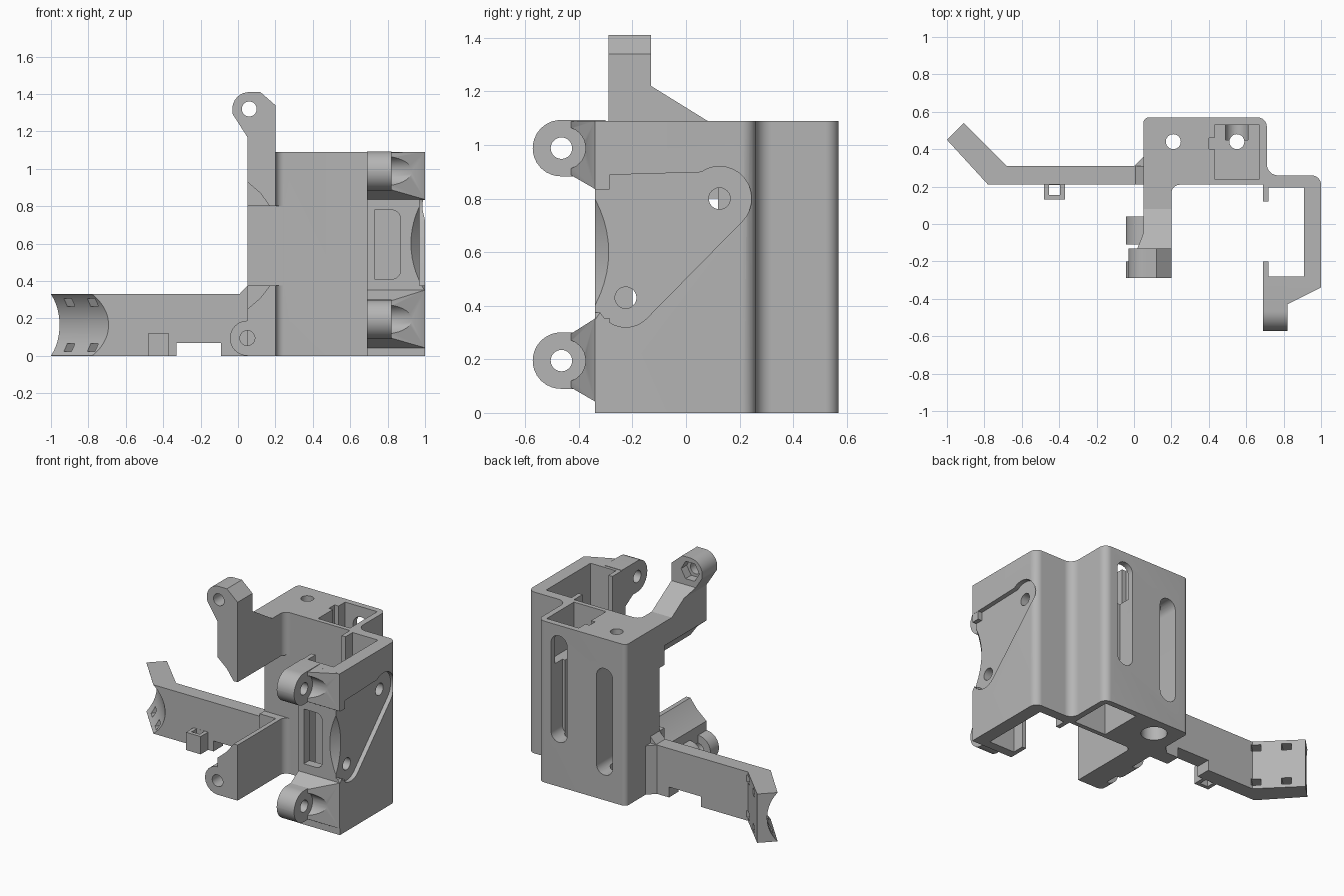
import bpy, bmesh, math
from mathutils import Vector

if "Cube" in bpy.data.objects:
    bpy.data.objects.remove(bpy.data.objects["Cube"])

grey = bpy.data.materials.new("plain grey")
grey.use_nodes = True
COLOUR = (0.46, 0.46, 0.46, 1)
grey.diffuse_color = COLOUR
grey.node_tree.nodes["Principled BSDF"].inputs["Base Color"].default_value = COLOUR


def arc(cx, cy, r, a0, a1, n=14):
    angles = [math.radians(a0 + (a1 - a0) * i / n) for i in range(n + 1)]
    return [(cx + r * math.cos(a), cy + r * math.sin(a)) for a in angles]


def rounded(pts, n=8):
    """Replace every (x, y, radius) corner with a tangent arc."""
    out = []
    for i, p in enumerate(pts):
        if len(p) == 2:
            out.append(p)
            continue
        c = Vector(p[:2])
        a = (Vector(pts[i - 1][:2]) - c).normalized()
        b = (Vector(pts[(i + 1) % len(pts)][:2]) - c).normalized()
        half = a.angle(b) / 2
        centre = c + (a + b).normalized() * (p[2] / math.sin(half))
        start = c + a * (p[2] / math.tan(half)) - centre
        end = c + b * (p[2] / math.tan(half)) - centre
        for k in range(n + 1):
            v = start.lerp(end, k / n).normalized() * p[2] + centre
            out.append((v.x, v.y))
    return out


def prism(name, axis, pts, lo, hi):
    """Extrude a profile: axis x takes (y, z), y takes (x, z), z takes (x, y)."""
    place = {"x": lambda a, b, h: (h, a, b),
             "y": lambda a, b, h: (a, h, b),
             "z": lambda a, b, h: (a, b, h)}[axis]
    bm = bmesh.new()
    pts = rounded(pts)
    rings = [[bm.verts.new(place(a, b, h)) for a, b in pts] for h in (lo, hi)]
    for ring in rings:
        bm.faces.new(ring)
    for i in range(len(pts)):
        bm.faces.new((rings[0][i - 1], rings[0][i], rings[1][i], rings[1][i - 1]))
    bmesh.ops.recalc_face_normals(bm, faces=bm.faces)
    me = bpy.data.meshes.new(name)
    bm.to_mesh(me)
    bm.free()
    me.materials.append(grey)
    ob = bpy.data.objects.new(name, me)
    bpy.context.collection.objects.link(ob)
    return ob


def box(name, x0, x1, y0, y1, z0, z1):
    return prism(name, "z", [(x0, y0), (x1, y0), (x1, y1), (x0, y1)], z0, z1)


def rod(name, axis, a, b, r, lo, hi, sides=32):
    return prism(name, axis, arc(a, b, r, 0, 360 - 360 / sides, sides - 1), lo, hi)


def slanted_rod(name, centre, direction, r, length):
    ob = rod(name, "z", 0, 0, r, -length / 2, length / 2, 96)
    ob.rotation_euler = Vector(direction).to_track_quat("Z", "Y").to_euler()
    ob.location = centre
    return ob


def cut(ob, *cutters):
    for c in cutters:
        c.hide_render = True
        m = ob.modifiers.new("cut", "BOOLEAN")
        m.operation, m.solver, m.object = "DIFFERENCE", "EXACT", c
    bpy.context.view_layer.update()
    me = bpy.data.meshes.new_from_object(ob.evaluated_get(bpy.context.evaluated_depsgraph_get()))
    ob.modifiers.clear()
    ob.data = me
    for c in cutters:
        bpy.data.objects.remove(c)


# Main body: mounting block plus the C-shaped side housing
body = prism("main_body", "z", [
    (0.05, 0.16), (0.05, 0.57, 0.03), (0.71, 0.57, 0.05), (0.71, 0.26, 0.06),
    (1, 0.26, 0.05), (1, -0.34), (0.69, -0.34), (0.69, -0.2), (0.72, -0.2),
    (0.72, -0.28), (0.91, -0.28), (0.91, 0.195), (0.72, 0.195), (0.72, 0.12),
    (0.69, 0.12), (0.69, 0.21), (0.2, 0.21, 0.045), (0.2, 0.16)], 0, 1.09)
cutters = [
    box("arm_gap", 0, 0.3, 0.1, 0.21, 0.375, 0.8),
    box("top_pocket", 0.43, 0.67, 0.24, 0.53, 0.8, 1.2),
    box("top_pocket_notch", 0.4, 0.45, 0.4, 0.46, 0.8, 1.2),
    box("bottom_pocket", 0.43, 0.67, 0.24, 0.53, -0.1, 0.25),
    rod("left_bore", "z", 0.21, 0.44, 0.04, -0.1, 1.2),
    rod("right_bore", "z", 0.55, 0.44, 0.04, -0.1, 1.2),
    rod("bore_recess", "z", 0.21, 0.44, 0.08, -0.1, 0.1),
    prism("front_window", "y", [(0.73, 0.41), (0.87, 0.41, 0.05), (0.87, 0.78, 0.05),
                                (0.73, 0.78)], -0.4, -0.25),
    prism("side_recess", "x", [(-0.4, 0.885)] + arc(0.125, 0.8, 0.12, 125, -45)
          + arc(-0.225, 0.43, 0.11, -45, -150) + [(-0.4, 0.375)], 0.97, 1.1),
    rod("side_hole_upper", "x", 0.125, 0.8, 0.04, 0.85, 1.1),
    rod("side_hole_lower", "x", -0.225, 0.43, 0.04, 0.85, 1.1),
    slanted_rod("corner_scoop", (1.415, -0.691, 0.6), (0.66, 0.75, 0), 0.6, 1.2),
]
for x, z0, z1, depth in ((0.55, 0.3, 1.02, 0.45), (0.21, 0.17, 0.89, 0.36)):
    cutters.append(prism("back_slot", "y", [(x - 0.06, z0, 0.059), (x + 0.06, z0, 0.059),
                                            (x + 0.06, z1, 0.059), (x - 0.06, z1, 0.059)],
                         depth, 0.7))
cut(body, *cutters)

# Hinge lugs on the housing front, with tapered bases
for label, c in (("lower", 0.195), ("upper", 0.988)):
    lug = prism(label + "_housing_lug", "x", [
        (-0.572, c + 0.105, 0.104), (-0.572, c - 0.105, 0.104),
        (-0.3, c - 0.105), (-0.3, c + 0.105)], 0.69, 0.82)
    cut(lug, rod("pin_hole", "x", -0.465, c, 0.04, 0.6, 0.9))
    top, bottom = min(c + 0.16, 1.09), c - 0.155
    base = prism(label + "_lug_base", "x", [
        (-0.43, c - 0.1), (-0.43, c + 0.1), (-0.335, top), (-0.285, top),
        (-0.285, bottom), (-0.335, bottom)], 0.69, 0.999)
    cut(base,
        prism("taper", "z", [(0.82, -0.43), (1, -0.34), (1.1, -0.34), (1.1, -0.6),
                             (0.82, -0.6)], -0.1, 1.2),
        rod("pin_hole", "x", -0.465, c, 0.04, 0.6, 0.9),
        rod("screw_access", "x", -0.455, c, 0.08, 0.82, 1.1))

# Upper front arm with a nut pocket
upper = prism("upper_front_arm", "y", [
    (0.05, 0.93), (0.12, 0.87), (0.17, 0.8), (0.2, 0.8), (0.2, 1.34), (0.12, 1.41),
    (-0.03, 1.41, 0.089), (-0.03, 1.295, 0.03), (0.05, 1.17)], -0.29, 0.25)
cut(upper,
    prism("slope", "x", [(-0.13, 1.5), (-0.13, 1.22), (0.08, 1.09), (0.3, 1.09),
                         (0.3, 1.5)], -0.2, 0.4),
    rod("pin_hole", "y", 0.06, 1.32, 0.04, -0.4, 0.1),
    rod("nut_pocket", "y", 0.06, 1.32, 0.068, -0.19, 0.1, 6))

# Lower front arm and its pair of round lugs
lower = prism("lower_front_arm", "y", [
    (0.05, 0), (0.2, 0), (0.2, 0.375), (0.17, 0.375), (0.12, 0.31), (0.05, 0.25)],
    -0.29, 0.25)
cut(lower, rod("pin_hole", "y", 0.05, 0.095, 0.04, -0.4, 0.1))
for label, y0, y1 in (("front", -0.29, -0.2), ("rear", -0.11, 0.04)):
    lug = prism(label + "_lower_lug", "y", [
        (-0.043, 0.001, 0.092), (-0.043, 0.188, 0.092), (0.1, 0.188), (0.1, 0.001)],
        y0, y1)
    cut(lug, rod("pin_hole", "y", 0.05, 0.095, 0.04, -0.4, 0.1))

# Long side arm with a bent, scooped cradle at its end
side_arm = prism("side_arm", "z", [
    (0.06, 0.21), (-0.78, 0.21), (-1, 0.45), (-0.91, 0.54), (-0.68, 0.31),
    (0, 0.31), (0.06, 0.37)], 0, 0.33)
along, out = Vector((-0.676, 0.737)), Vector((-0.737, -0.676))
mid = Vector((-0.89, 0.33)) + out * 0.175
cutters = [box("notch", -0.33, -0.09, 0.1, 0.4, -0.1, 0.07),
           slanted_rod("scoop", (mid.x, mid.y, 0.165), (along.x, along.y, 0), 0.24, 1)]
for x in (-0.925, -0.8):
    p = Vector((x, 0.21 - (x + 0.78) * 1.09))
    for z in (0.045, 0.285):
        corners = [p + along * a * 0.03 + out * b * 0.2
                   for a, b in ((-1, -1), (1, -1), (1, 1), (-1, 1))]
        cutters.append(prism("tie_slot", "z", [tuple(c) for c in corners],
                             z - 0.022, z + 0.022))
cut(side_arm, *cutters)
prism("arm_brace", "y", [(-0.002, 0.32), (0.06, 0.385), (0.06, 0.32)], 0.211, 0.31)

# Cable clip on the side arm
clip = box("cable_clip", -0.48, -0.37, 0.13, 0.22, 0, 0.12)
cut(clip, box("clip_hole", -0.455, -0.395, 0.155, 0.209, -0.1, 0.2))

# Smooth the curved walls, keep the edges crisp
bpy.ops.object.select_all(action="DESELECT")
for ob in bpy.context.scene.objects:
    if ob.type == "MESH":
        ob.select_set(True)
        bpy.context.view_layer.objects.active = ob
bpy.ops.object.shade_smooth_by_angle(angle=math.radians(30))
